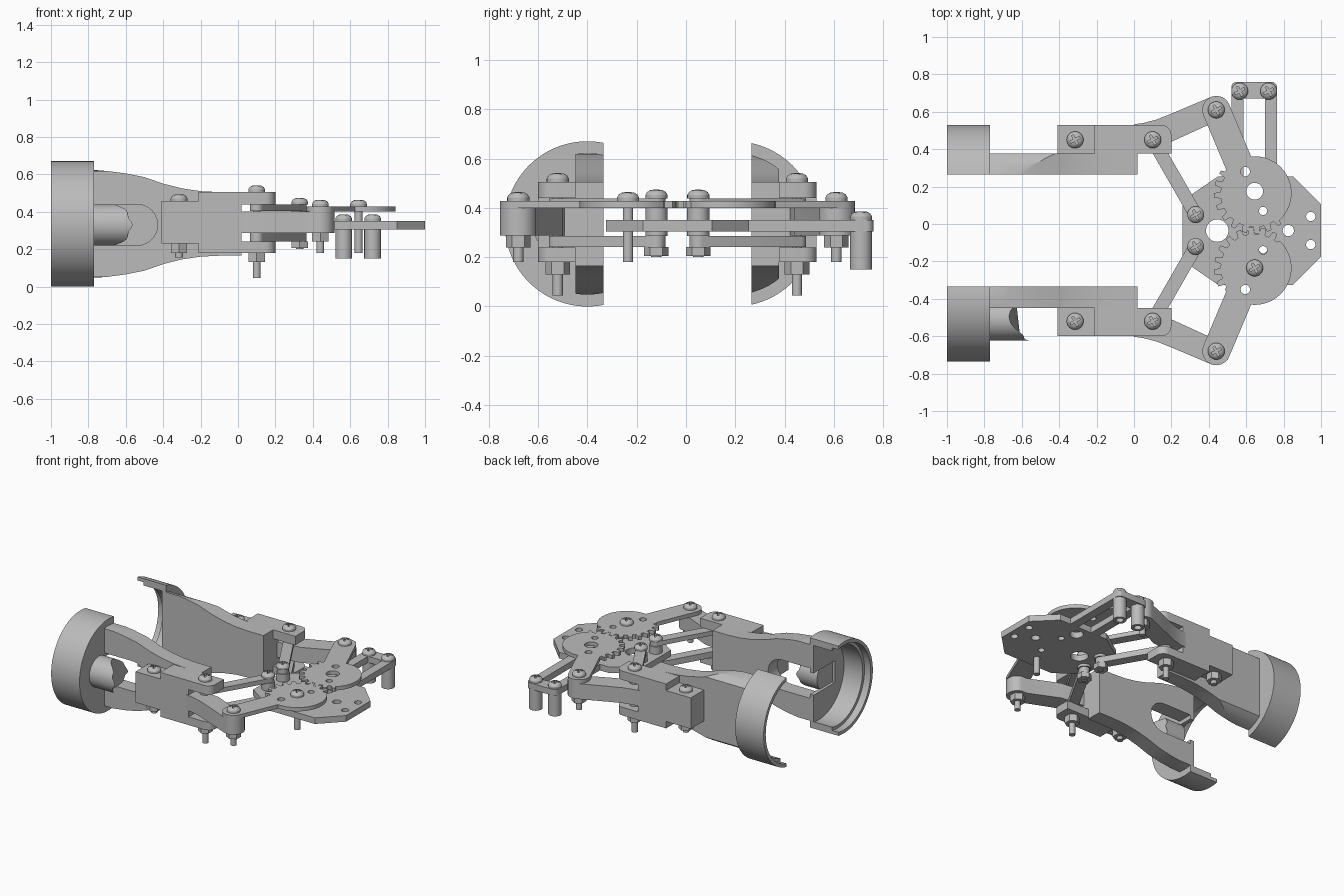
import bpy, bmesh, math
from math import sin, cos, pi, radians
from mathutils import Matrix, Vector

if "Cube" in bpy.data.objects:
    bpy.data.objects.remove(bpy.data.objects["Cube"])

grey = bpy.data.materials.new("plain grey")
grey.use_nodes = True
grey.diffuse_color = (0.5, 0.5, 0.5, 1)
grey.node_tree.nodes["Principled BSDF"].inputs["Base Color"].default_value = (0.5, 0.5, 0.5, 1)


# ---- helpers ----
def add(name, bm):
    bmesh.ops.recalc_face_normals(bm, faces=bm.faces)
    mesh = bpy.data.meshes.new(name)
    bm.to_mesh(mesh)
    bm.free()
    mesh.materials.append(grey)
    ob = bpy.data.objects.new(name, mesh)
    bpy.context.collection.objects.link(ob)
    return ob


def prism(name, pts, lo, hi, axis="z"):
    """Extrude an outline along z, or an x-z outline along y."""
    bm = bmesh.new()
    place = (lambda p, h: (p[0], p[1], h)) if axis == "z" else (lambda p, h: (p[0], h, p[1]))
    face = bm.faces.new([bm.verts.new(place(p, lo)) for p in pts])
    new = bmesh.ops.extrude_face_region(bm, geom=[face])["geom"]
    step = Vector(place((0, 0), hi - lo))
    bmesh.ops.translate(bm, vec=step, verts=[v for v in new if isinstance(v, bmesh.types.BMVert)])
    return add(name, bm)


def box(name, x0, x1, y0, y1, z0, z1):
    return prism(name, [(x0, y0), (x1, y0), (x1, y1), (x0, y1)], min(z0, z1), max(z0, z1))


def rod(name, p, r, lo, hi, axis="z", sides=32):
    """Cylinder along z or x; p holds the other two coordinates."""
    bm = bmesh.new()
    bmesh.ops.create_cone(bm, cap_ends=True, segments=sides, radius1=r, radius2=r, depth=hi - lo)
    mid = (lo + hi) / 2
    if axis == "x":
        bmesh.ops.rotate(bm, verts=bm.verts, matrix=Matrix.Rotation(pi / 2, 3, "Y"))
        bmesh.ops.translate(bm, verts=bm.verts, vec=(mid, p[0], p[1]))
    else:
        bmesh.ops.translate(bm, verts=bm.verts, vec=(p[0], p[1], mid))
    return add(name, bm)


def arc(c, r, a0, a1, n=12):
    return [(c[0] + r * cos(radians(a0 + (a1 - a0) * i / n)),
             c[1] + r * sin(radians(a0 + (a1 - a0) * i / n))) for i in range(n + 1)]


def capsule(a, b, r):
    t = math.degrees(math.atan2(b[1] - a[1], b[0] - a[0]))
    return arc(b, r, t - 90, t + 90) + arc(a, r, t + 90, t + 270)


def boolean(ob, tools, op="DIFFERENCE"):
    """Apply the cutters to the part, then discard them."""
    for t in tools:
        m = ob.modifiers.new("cut", "BOOLEAN")
        m.operation, m.object, m.solver = op, t, "EXACT"
        bpy.context.view_layer.update()
        done = bpy.data.meshes.new_from_object(ob.evaluated_get(bpy.context.evaluated_depsgraph_get()))
        ob.modifiers.clear()
        ob.data = done
        bpy.data.objects.remove(t)
    return ob


def holes(ob, spots):
    return boolean(ob, [rod("cutter", (x, y), r, 0, 1) for x, y, r in spots])


# ---- screws ----
def lathe_head():
    bm = bmesh.new()
    prof = [(0.045, 0), (0.045, 0.014), (0.038, 0.026), (0.025, 0.034), (0, 0.037)]
    vs = [bm.verts.new((r, 0, z)) for r, z in [(0, 0)] + prof]
    es = [bm.edges.new(e) for e in zip(vs, vs[1:])]
    bmesh.ops.spin(bm, geom=vs + es, cent=(0, 0, 0), axis=(0, 0, 1), angle=2 * pi, steps=24)
    bmesh.ops.remove_doubles(bm, verts=bm.verts, dist=0.0005)
    ob = add("screw_head_pattern", bm)
    a, b = 0.028, 0.006
    return boolean(ob, [box("cutter", -a, a, -b, b, 0.015, 0.06), box("cutter", -b, b, -a, a, 0.015, 0.06)])


pattern = lathe_head()
head_mesh = pattern.data
bpy.data.objects.remove(pattern)


def screw(p, seat, tip, nut=None):
    head = bpy.data.objects.new("screw_head", head_mesh)
    bpy.context.collection.objects.link(head)
    head.location = (p[0], p[1], seat)
    head.rotation_euler.z = 0.5
    rod("screw_shank", p, 0.021, tip, seat + 0.01, sides=20)
    if nut:
        rod("hex_nut", p, 0.05, nut[0], nut[1], sides=6)


# ---- base plate and motor bracket ----
AX = -0.035  # mirror line between the two fingers
half = [(1, 0.14), (0.85, 0.29), (0.45, 0.29), (0.26, 0.16)]
base = prism("base_plate", [(x, AX + y) for x, y in half] + [(x, AX - y) for x, y in reversed(half)], 0.305, 0.35)
holes(base, [(0.445, AX, 0.06), (0.825, AX, 0.03), (0.945, 0.04, 0.025), (0.945, -0.11, 0.025),
             (0.645, 0.175, 0.045), (0.69, 0.07, 0.022), (0.69, -0.135, 0.022)])
for x0, x1 in ((0.52, 0.585), (0.70, 0.765)):
    box("bracket_leg", x0, x1, 0.2, 0.7, 0.305, 0.35)
prism("bracket_bar", arc((0.735, 0.73), 0.03, 0, 90, 5) + arc((0.55, 0.73), 0.03, 90, 180, 5)
      + [(0.52, 0.67), (0.765, 0.67)], 0.305, 0.35)
for x in (0.565, 0.72):
    tube = rod("standoff", (x, 0.71), 0.045, 0.15, 0.345)
    boolean(tube, [rod("cutter", (x, 0.71), 0.025, 0, 0.2)])
    screw((x, 0.71), 0.35, 0.25)


# ---- gears ----
def gear_outline(c, s):
    pts, pitch = [], 18
    shift = 0 if s > 0 else pitch / 2
    for i in range(160):
        a = i * 2.25
        r = 0.197
        if 145 < a < 312:
            ph = ((a + shift) % pitch) / pitch
            r = 0.217 if ph < 0.4 else 0.182 if 0.5 <= ph < 0.9 else 0.2
        pts.append((c[0] + r * cos(radians(a)), c[1] + s * r * sin(radians(a))))
    return pts


# ---- both fingers ----
for s, side in ((1, "back"), (-1, "front")):
    def P(x, y):
        return (x, y if s > 0 else 2 * AX - y)

    def F(pts):
        return [P(*p) for p in pts]

    def slab(name, x0, x1, y0, y1, z0, z1):
        a, b = sorted((P(0, y0)[1], P(0, y1)[1]))
        return box(side + name, x0, x1, a, b, z0, z1)

    pin, knuckle, rear, gear, inner = (0.1, 0.45), (0.44, 0.61), (-0.315, 0.45), (0.645, 0.165), (0.33, 0.05)

    # toothed gear with its crank arm
    g = prism(side + "_gear", gear_outline(P(*gear), s), 0.40, 0.428)
    crank = prism(side + "_gear_crank", capsule(P(*knuckle), P(0.60, 0.23), 0.075), 0.40, 0.428)
    boolean(g, [crank], "UNION")
    spots = [(0.595, 0.28, 0.025), (0.69, 0.07, 0.022)] + ([(0.645, 0.175, 0.045)] if s > 0 else [])
    holes(g, [P(x, y) + (r,) for x, y, r in spots])

    # thick lever between knuckle and finger
    prism(side + "_lever", F([(0, 0.42), (0.2, 0.44), (0.42, 0.54)] + arc(knuckle, 0.075, -70, 110)
                             + [(0.2, 0.59), (0.12, 0.558), (0.05, 0.54), (0, 0.533)]), 0.287, 0.40)

    # paired parallel links
    for z0, z1 in ((0.405, 0.438), (0.242, 0.286)):
        prism(side + "_link", capsule(P(*pin), P(*inner), 0.036), z0, z1)

    # fork tines, finger block, and clamp block
    tine = F([(0, 0.378), (0.2, 0.378)] + arc((0.145, 0.475), 0.055, 0, 90, 6) + [(0, 0.53)])
    prism(side + "_upper_tine", tine, 0.44, 0.505)
    prism(side + "_lower_tine", tine, 0.18, 0.24)
    slab("_finger_block", -0.21, 0.02, 0.3, 0.53, 0.18, 0.505)
    slab("_clamp_block", -0.41, -0.2, 0.3, 0.53, 0.23, 0.457)

    # tapering finger plate
    top = [(0.02, 0.17), (-0.1, 0.17), (-0.2, 0.175), (-0.3, 0.19), (-0.4, 0.215),
           (-0.5, 0.25), (-0.6, 0.27), (-0.7, 0.283), (-0.79, 0.29)]
    outline = [(x, 0.335 + h) for x, h in top] + [(x, 0.335 - h) for x, h in reversed(top)]
    lo, hi = sorted((P(0, 0.265)[1], P(0, 0.378)[1]))
    plate = prism(side + "_finger_plate", outline, lo, hi, "y")
    cy = 0.195 if s > 0 else -0.40
    boolean(plate, [rod("cutter", (cy, 0.335), 0.287, -1, 0.5, "x", 96)], "INTERSECT")

    # half-round gripping cup
    cup = rod(side + "_cup", (cy, 0.335), 0.335, -1, -0.77, "x", 96)
    y0, y1 = sorted((P(0, 0.265)[1], P(0, -1)[1]))
    boolean(cup, [rod("cutter", (cy, 0.335), 0.287, -1.1, -0.80, "x", 96),
                  rod("cutter", (cy, 0.335), 0.31, -1.1, -0.95, "x", 96),
                  box("cutter", -1.2, 0, y0, y1, -1, 1)])

    # slot and rounded lug on the front finger only
    if s < 0:
        slot = [(-0.9, 0.22)] + arc((-0.54, 0.33), 0.11, -90, 90) + [(-0.9, 0.44)]
        boolean(plate, [prism("cutter", slot, -0.7, 0, "y")])
        boolean(cup, [box("cutter", -0.9, -0.6, -0.58, 0, 0.25, 0.41)])
        lug = rod("rounded_lug", (-0.512, 0.33), 0.11, -0.78, -0.6, "x", 40)
        for v in lug.data.vertices:
            if v.co.x > -0.7:
                dy, dz = (v.co.y + 0.512) / 0.11, (v.co.z - 0.33) / 0.11
                v.co.x = -0.57 - 0.07 * abs(dz) ** 2 - 0.03 * (dy + 0.6) * (dy > -0.6) + 0.008 * cos(9 * dz)

    # fasteners
    screw(P(*pin), 0.505, 0.045, (0.13, 0.18))
    screw(P(*rear), 0.457, 0.155, (0.18, 0.23))
    screw(P(*knuckle), 0.428, 0.18, (0.24, 0.287))
    screw(P(*inner), 0.438, 0.2, (0.205, 0.242))
    rod("link_spacer", P(*inner), 0.045, 0.286, 0.405)
screw((0.645, -0.235), 0.428, 0.18)

# ---- shading ----
bpy.ops.object.select_all(action="DESELECT")
for ob in bpy.context.scene.objects:
    if ob.type == "MESH":
        ob.select_set(True)
        bpy.context.view_layer.objects.active = ob
bpy.ops.object.shade_smooth_by_angle(angle=radians(30))
